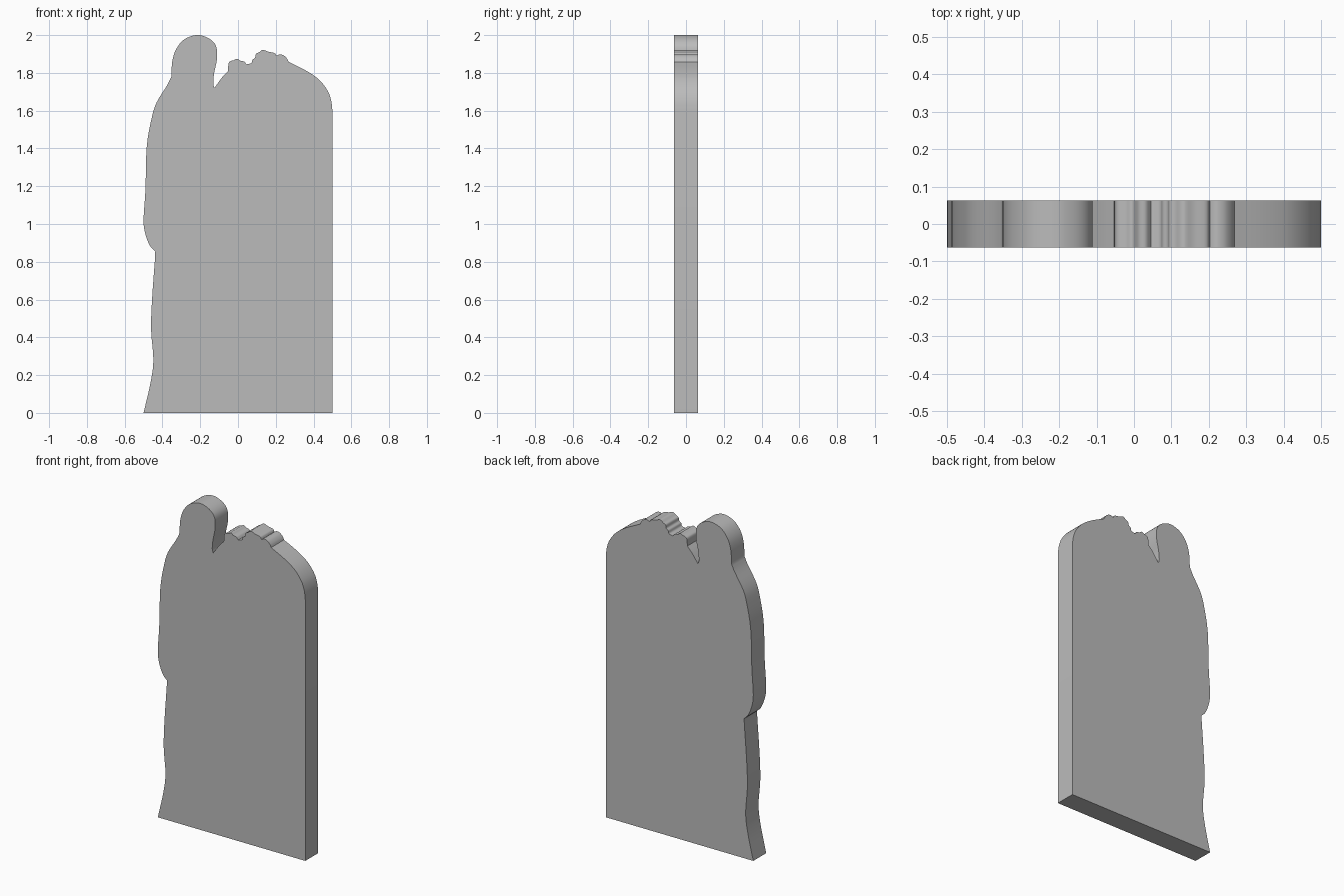
import bpy, bmesh
from mathutils import Vector

if "Cube" in bpy.data.objects:
    bpy.data.objects.remove(bpy.data.objects["Cube"])

DEPTH = 0.125

# Outline in (x, z), counter-clockwise from bottom right, split at sharp corners
shoulder = [(0.5, 1.6), (0.493, 1.655), (0.472, 1.71), (0.425, 1.768), (0.355, 1.815), (0.268, 1.858)]
crest_right = [(0.268, 1.858), (0.26, 1.875), (0.243, 1.892), (0.22, 1.898), (0.203, 1.89)]
crest_mid = [(0.203, 1.89), (0.193, 1.905), (0.16, 1.912), (0.132, 1.922), (0.11, 1.908), (0.095, 1.9),
             (0.09, 1.88), (0.077, 1.87), (0.07, 1.852), (0.045, 1.845)]
crest_left = [(0.045, 1.845), (0.032, 1.86), (0.013, 1.864), (-0.005, 1.875), (-0.022, 1.867),
              (-0.04, 1.862), (-0.05, 1.85), (-0.053, 1.81)]
notch = [(-0.053, 1.81), (-0.085, 1.775), (-0.125, 1.72)]
knob = [(-0.125, 1.72), (-0.131, 1.745), (-0.126, 1.8), (-0.112, 1.87), (-0.114, 1.935), (-0.14, 1.973),
        (-0.185, 1.996), (-0.225, 2.0), (-0.285, 1.977), (-0.328, 1.925), (-0.348, 1.86), (-0.353, 1.78)]
upper_side = [(-0.353, 1.78), (-0.375, 1.735), (-0.43, 1.645), (-0.456, 1.565), (-0.483, 1.41),
              (-0.49, 1.18), (-0.5, 1.02), (-0.49, 0.945), (-0.466, 0.885), (-0.438, 0.855)]
lower_side = [(-0.438, 0.855), (-0.44, 0.81), (-0.455, 0.6), (-0.46, 0.44), (-0.448, 0.28),
              (-0.463, 0.16), (-0.5, 0.0)]


def smooth(points, steps=4):
    """Catmull-Rom curve through the points, without the last one."""
    p = [Vector(q) for q in points]
    p = [2 * p[0] - p[1]] + p + [2 * p[-1] - p[-2]]
    out = []
    for a, b, c, d in zip(p, p[1:], p[2:], p[3:]):
        for i in range(steps):
            t = i / steps
            out.append(0.5 * (2 * b + (c - a) * t + (2 * a - 5 * b + 4 * c - d) * t * t
                              + (3 * b - a - 3 * c + d) * t ** 3))
    return out


outline = [Vector((0.5, 0.0))]
for part in (shoulder, crest_right, crest_mid, crest_left, notch, knob, upper_side, lower_side):
    outline += smooth(part)
outline.append(Vector((-0.5, 0.0)))

# Upright slab extruded from the outline
bm = bmesh.new()
verts = [bm.verts.new((max(-0.5, min(0.5, q.x)), -DEPTH / 2, min(2.0, q.y))) for q in outline]
front = bm.faces.new(verts)
back = bmesh.ops.extrude_face_region(bm, geom=[front], use_keep_orig=True)
moved = [g for g in back["geom"] if isinstance(g, bmesh.types.BMVert)]
bmesh.ops.translate(bm, verts=moved, vec=(0, DEPTH, 0))
bmesh.ops.recalc_face_normals(bm, faces=bm.faces)
mesh = bpy.data.meshes.new("carved_slab")
bm.to_mesh(mesh)
bm.free()

slab = bpy.data.objects.new("carved_slab", mesh)
bpy.context.collection.objects.link(slab)
grey = bpy.data.materials.new("stone_grey")
grey.diffuse_color = (0.5, 0.5, 0.5, 1)
grey.use_nodes = True
grey.node_tree.nodes["Principled BSDF"].inputs["Base Color"].default_value = grey.diffuse_color
mesh.materials.append(grey)

bpy.context.view_layer.objects.active = slab
slab.select_set(True)
bpy.ops.object.shade_smooth_by_angle(angle=0.52)
